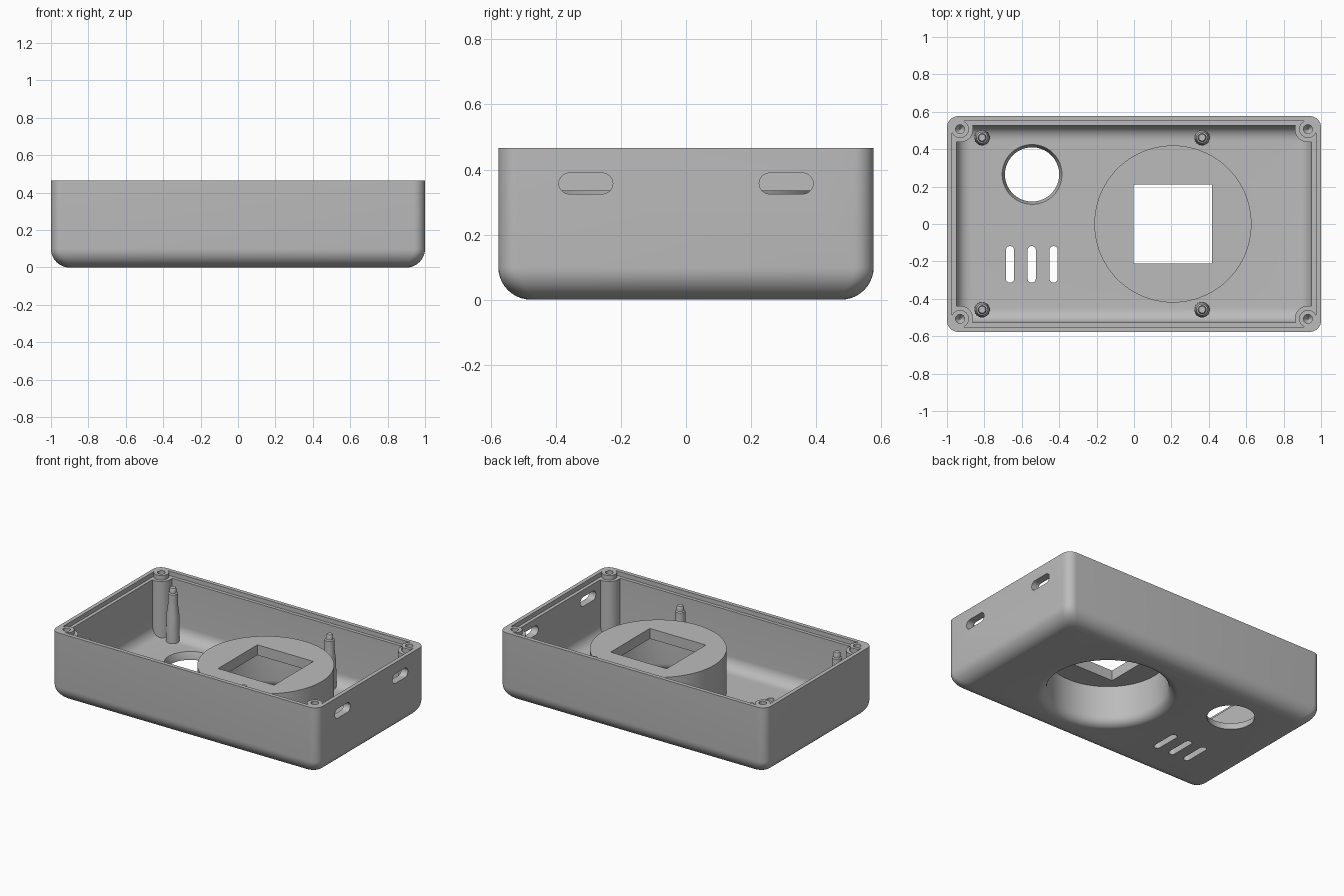
import bpy, bmesh, math
from mathutils import Matrix

cube = bpy.data.objects.get("Cube")
if cube:
    bpy.data.objects.remove(cube, do_unlink=True)

grey = bpy.data.materials.new("plain grey")
grey.use_nodes = True
COLOR = (0.5, 0.5, 0.5, 1)
grey.diffuse_color = COLOR
grey.node_tree.nodes["Principled BSDF"].inputs["Base Color"].default_value = COLOR

HX, HY, TOP = 1.0, 0.577, 0.466      # outer half sizes and rim height
WALL, FLOOR = 0.05, 0.05


def finish(name, bm):
    bmesh.ops.recalc_face_normals(bm, faces=bm.faces)
    mesh = bpy.data.meshes.new(name)
    bm.to_mesh(mesh)
    bm.free()
    mesh.materials.append(grey)
    obj = bpy.data.objects.new(name, mesh)
    bpy.context.collection.objects.link(obj)
    return obj


def loft(name, rings):
    """Closed solid through rings of points, capped at both ends."""
    bm = bmesh.new()
    loops = [[bm.verts.new(p) for p in ring] for ring in rings]
    n = len(loops[0])
    for a, b in zip(loops, loops[1:]):
        for i in range(n):
            j = (i + 1) % n
            bm.faces.new((a[i], a[j], b[j], b[i]))
    bm.faces.new(loops[0])
    bm.faces.new(loops[-1])
    return finish(name, bm)


def round_rect(hx, hy, r, z, steps=8):
    pts = []
    for k, (sx, sy) in enumerate(((1, 1), (-1, 1), (-1, -1), (1, -1))):
        for i in range(steps + 1):
            a = math.pi / 2 * (k + i / steps)
            pts.append((sx * (hx - r) + r * math.cos(a),
                        sy * (hy - r) + r * math.sin(a), z))
    return pts


def tub(name, hx, hy, corner, z0, z1, fillet, steps=10):
    """Rounded box whose bottom edge is filleted."""
    rings = []
    for i in range(steps + 1):
        a = math.pi / 2 * i / steps
        d = fillet * (1 - math.sin(a))
        rings.append(round_rect(hx - d, hy - d, corner, z0 + fillet * (1 - math.cos(a))))
    rings.append(round_rect(hx, hy, corner, z1))
    return loft(name, rings)


def turned(name, x, y, profile, n=32):
    """Solid of revolution about a vertical axis from (radius, z) pairs."""
    return loft(name, [[(x + r * math.cos(2 * math.pi * i / n),
                         y + r * math.sin(2 * math.pi * i / n), z) for i in range(n)]
                       for r, z in profile])


def prism(name, hx, hy, r, z0, z1, matrix):
    obj = loft(name, [round_rect(hx, hy, r, z) for z in (z0, z1)])
    obj.data.transform(matrix)
    return obj


def boolean(target, tool, operation="DIFFERENCE"):
    mod = target.modifiers.new("boolean", "BOOLEAN")
    mod.operation, mod.solver, mod.object = operation, "EXACT", tool
    bpy.context.view_layer.objects.active = target
    bpy.ops.object.modifier_apply(modifier=mod.name)
    bpy.data.objects.remove(tool, do_unlink=True)


def smooth(obj):
    bpy.ops.object.select_all(action="DESELECT")
    obj.select_set(True)
    bpy.context.view_layer.objects.active = obj
    bpy.ops.object.shade_smooth_by_angle(angle=math.radians(30))


corners = [(sx * 0.93, sy * 0.507) for sx in (-1, 1) for sy in (-1, 1)]

# Outer shell, hollowed around the corner screw bosses
case = tub("case", HX, HY, 0.06, 0, TOP, 0.1)
cavity = tub("cavity", HX - WALL, HY - WALL, 0.02, FLOOR, 0.6, 0.08)
rim_step = prism("rim_step", HX - 0.027, HY - 0.027, 0.04, TOP - 0.03, 0.6, Matrix())
for tool, radius in ((cavity, 0.07), (rim_step, 0.047)):
    for x, y in corners:
        boolean(tool, turned("boss", x, y, [(radius, -0.1), (radius, 0.7)]))
    boolean(case, tool)

# Screw holes in the corner bosses
for x, y in corners:
    boolean(case, turned("screw_hole", x, y, [(0.004, 0.2), (0.024, 0.23), (0.024, 0.6)], 24))

# Round raised housing, hollow from below with a flared mouth
DX, DRUM_TOP = 0.208, 0.336
boolean(case, turned("drum", DX, 0, [(0.42, 0.02), (0.42, DRUM_TOP)], 96), "UNION")
flare = [(0.43 - 0.06 * math.sin(a), 0.06 - 0.06 * math.cos(a))
         for a in (math.pi / 2 * i / 8 for i in range(9))]
boolean(case, turned("recess", DX, 0, [(0.43, -0.05)] + flare + [(0.37, DRUM_TOP - 0.07)], 96))

# Square window through the housing
boolean(case, prism("window", 0.21, 0.21, 0.001, 0.1, 0.6, Matrix.Translation((DX, 0, 0))))

# Tapered round floor opening
boolean(case, turned("round_opening", -0.545, 0.265,
                     [(0.145, -0.05), (0.145, 0.01), (0.16, FLOOR), (0.16, 0.1)], 64))

# Floor vents
for x in (-0.663, -0.547, -0.43):
    boolean(case, prism("vent", 0.022, 0.098, 0.0219, -0.1, 0.15,
                        Matrix.Translation((x, -0.216, 0))))

# Cable slots in the left end wall
for s in (-1, 1):
    boolean(case, prism("cable_slot", 0.032, 0.083, 0.0319, -0.1, 0.1,
                        Matrix.Translation((HX, s * 0.308, 0.357)) @ Matrix.Rotation(math.pi / 2, 4, "Y")))
smooth(case)

# Standoffs with locating pins
for x, side in ((-0.812, "right"), (0.364, "left")):
    for y, end in ((-0.458, "front"), (0.462, "back")):
        smooth(turned(f"standoff_{end}_{side}", x, y,
                      [(0.042, 0.035), (0.04, 0.23), (0.031, 0.3), (0.031, 0.375),
                       (0.022, 0.38), (0.022, 0.405), (0.018, 0.412)], 24))
